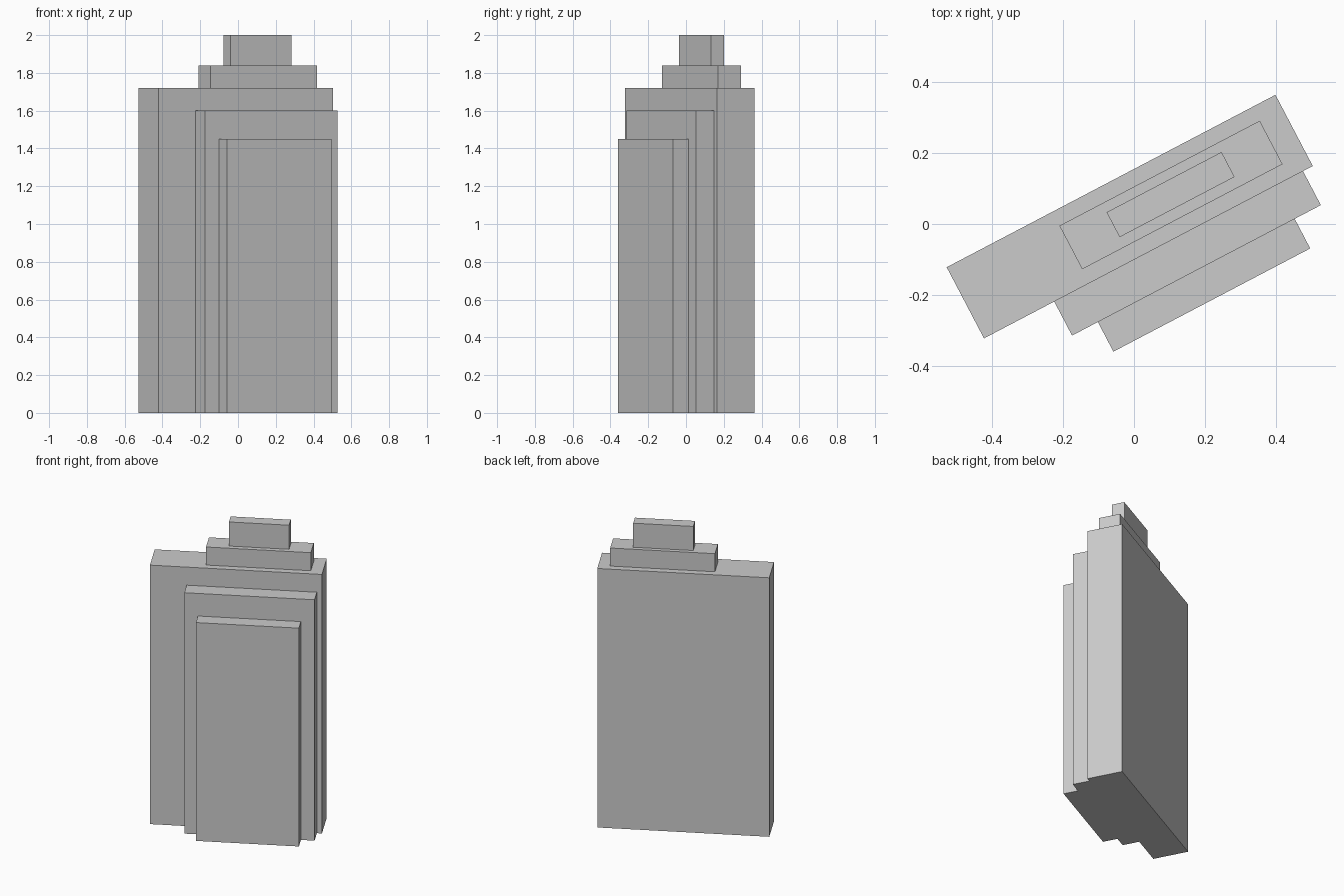
import bpy, bmesh
from math import radians
from mathutils import Matrix

if "Cube" in bpy.data.objects:
    bpy.data.objects.remove(bpy.data.objects["Cube"])

# The whole tower is turned on its plot
TURN = Matrix.Rotation(radians(27.67), 4, 'Z')


def block(name, u0, u1, v0, v1, z0, z1):
    """Box given by its extents along the tower's own length, depth and height."""
    bm = bmesh.new()
    bmesh.ops.create_cube(bm, size=1)
    bmesh.ops.scale(bm, vec=(u1 - u0, v1 - v0, z1 - z0), verts=bm.verts)
    bmesh.ops.translate(bm, vec=((u0 + u1) / 2, (v0 + v1) / 2, (z0 + z1) / 2), verts=bm.verts)
    mesh = bpy.data.meshes.new(name)
    bm.to_mesh(mesh)
    bm.free()
    obj = bpy.data.objects.new(name, mesh)
    obj.matrix_world = TURN
    bpy.context.collection.objects.link(obj)
    return obj


# Main slab and the two lower slabs stepping out at the front
block("main_slab", -0.523, 0.521, -0.089, 0.137, 0, 1.72)
block("middle_front_slab", -0.300, 0.490, -0.197, -0.089, 0, 1.60)
block("outer_front_slab", -0.218, 0.407, -0.291, -0.197, 0, 1.45)

# Stepped roof blocks
block("lower_roof_block", -0.188, 0.448, -0.045, 0.093, 1.72, 1.84)
block("upper_roof_block", -0.053, 0.312, -0.014, 0.065, 1.84, 2.0)
